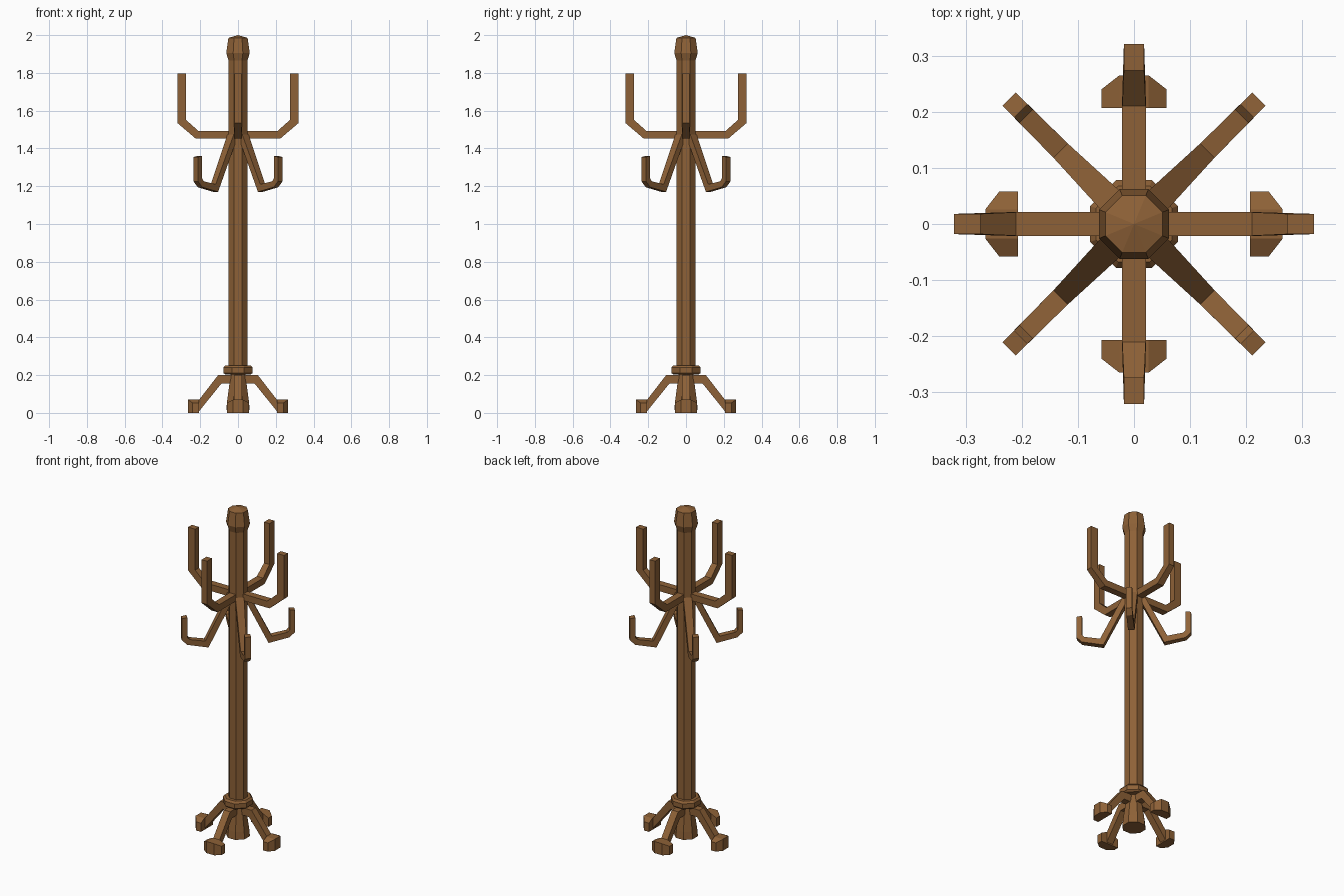
import bpy, bmesh, math

if "Cube" in bpy.data.objects:
    bpy.data.objects.remove(bpy.data.objects["Cube"])

wood = bpy.data.materials.new("brown_wood")
wood.diffuse_color = (0.27, 0.12, 0.038, 1)
wood.use_nodes = True
wood.node_tree.nodes["Principled BSDF"].inputs["Base Color"].default_value = wood.diffuse_color


def finish(bm, name):
    bmesh.ops.recalc_face_normals(bm, faces=bm.faces)
    mesh = bpy.data.meshes.new(name)
    bm.to_mesh(mesh)
    bm.free()
    mesh.materials.append(wood)
    obj = bpy.data.objects.new(name, mesh)
    bpy.context.collection.objects.link(obj)
    return obj


def turned(name, profile, tip=None):
    """Octagonal turned part from (apothem, z) rings, flats facing the axes."""
    bm = bmesh.new()
    rings = []
    for a, z in profile:
        r = a / math.cos(math.pi / 8)
        rings.append([bm.verts.new((r * math.cos((k + .5) * math.pi / 4),
                                    r * math.sin((k + .5) * math.pi / 4), z)) for k in range(8)])
    for lo, hi in zip(rings, rings[1:]):
        for k in range(8):
            bm.faces.new((lo[k], lo[(k + 1) % 8], hi[(k + 1) % 8], hi[k]))
    bm.faces.new(rings[0])
    if tip is None:
        bm.faces.new(rings[-1])
    else:
        top = bm.verts.new((0, 0, tip))
        for k in range(8):
            bm.faces.new((rings[-1][k], rings[-1][(k + 1) % 8], top))
    return finish(bm, name)


def bar(name, lower, upper, widths, angle):
    """Square bar swept between lower and upper (r, z) paths, turned about z."""
    bm = bmesh.new()
    c, s = math.cos(angle), math.sin(angle)

    def vert(r, w, z):
        return bm.verts.new((r * c - w * s, r * s + w * c, z))

    secs = [[vert(l[0], -w, l[1]), vert(l[0], w, l[1]), vert(u[0], w, u[1]), vert(u[0], -w, u[1])]
            for l, u, w in zip(lower, upper, widths)]
    for a, b in zip(secs, secs[1:]):
        for k in range(4):
            bm.faces.new((a[k], a[(k + 1) % 4], b[(k + 1) % 4], b[k]))
    bm.faces.new(secs[0])
    bm.faces.new(secs[-1])
    return finish(bm, name)


def foot_pad(name, angle):
    """Rounded foot: cross-section with sloping shoulders, narrowing outwards."""
    bm = bmesh.new()
    c, s = math.cos(angle), math.sin(angle)
    plan = [(.207, -.058), (.24, -.058), (.265, -.026), (.265, .026), (.24, .058), (.207, .058)]
    tops = [.053, .053, .07, .07, .053, .053]
    lo = [bm.verts.new((r * c - w * s, r * s + w * c, 0.0)) for r, w in plan]
    hi = [bm.verts.new((r * c - w * s, r * s + w * c, t)) for (r, w), t in zip(plan, tops)]
    inner = [bm.verts.new((.207 * c - w * s, .207 * s + w * c, .07)) for w in (-.026, .026)]
    for k in range(5):
        bm.faces.new((lo[k], lo[k + 1], hi[k + 1], hi[k]))
    bm.faces.new((lo[5], lo[0], hi[0], inner[0], inner[1], hi[5]))
    bm.faces.new(lo)
    bm.faces.new((hi[0], hi[1], hi[2], inner[0]))
    bm.faces.new((inner[0], hi[2], hi[3], inner[1]))
    bm.faces.new((inner[1], hi[3], hi[4], hi[5]))
    return finish(bm, name)


# Central column
turned("flared_base", [(.062, .015), (.058, .06), (.038, .21)])
turned("collar", [(.068, .203), (.078, .212), (.078, .24), (.068, .252)])
turned("pole", [(.05, .23), (.05, 1.88)])
turned("top_knob", [(.05, 1.865), (.062, 1.905), (.051, 1.985)], tip=2.0)

for i in range(4):
    axis = i * math.pi / 2
    # Feet
    bar(f"leg_{i}", [(0, .155), (.088, .155), (.21, .004)],
        [(0, .2), (.105, .2), (.212, .062)], [.021, .021, .021], axis)
    foot_pad(f"foot_{i}", axis)
    # Upper upright arms
    bar(f"upper_arm_{i}", [(0, 1.453), (.225, 1.453), (.321, 1.535), (.321, 1.797)],
        [(0, 1.493), (.21, 1.493), (.274, 1.55), (.274, 1.797)],
        [.021, .021, .018, .018], axis)
    # Lower coat hooks on the diagonals
    bar(f"lower_hook_{i}", [(.03, 1.455), (.167, 1.17), (.285, 1.195), (.315, 1.225), (.315, 1.355)],
        [(.055, 1.475), (.185, 1.21), (.272, 1.226), (.285, 1.24), (.285, 1.36)],
        [.024, .018, .017, .017, .017], axis + math.pi / 4)
